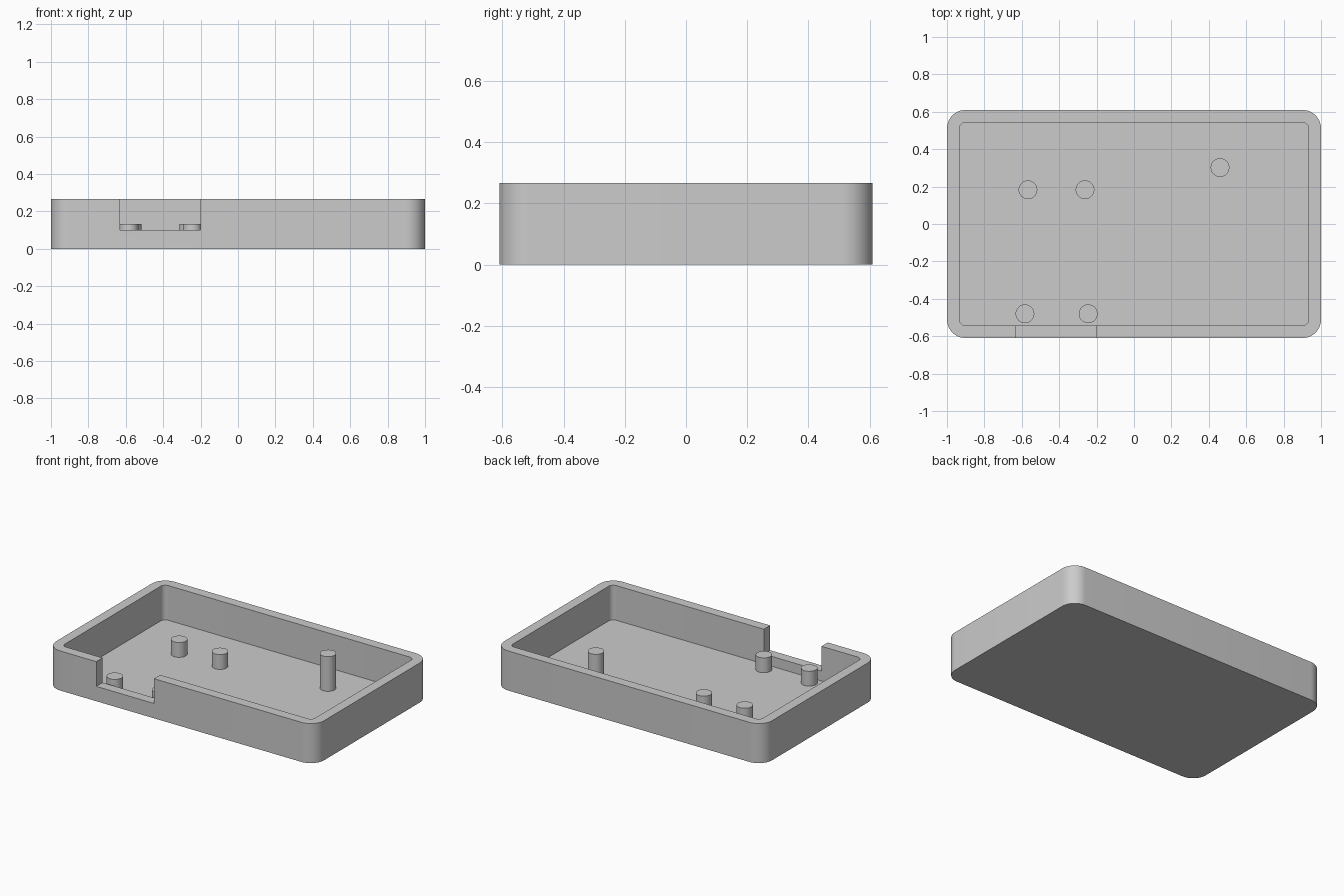
import bpy, bmesh
from math import pi, cos, sin, radians

if "Cube" in bpy.data.objects:
    bpy.data.objects.remove(bpy.data.objects["Cube"])

HALF_X, HALF_Y, HEIGHT = 1.0, 0.61, 0.267
WALL, FLOOR, RADIUS = 0.067, 0.033, 0.1

grey = bpy.data.materials.new("plain_grey")
grey.use_nodes = True
color = (0.6, 0.6, 0.6, 1)
grey.diffuse_color = color
grey.node_tree.nodes["Principled BSDF"].inputs["Base Color"].default_value = color


def smooth(obj):
    bpy.ops.object.select_all(action="DESELECT")
    obj.select_set(True)
    bpy.context.view_layer.objects.active = obj
    bpy.ops.object.shade_smooth_by_angle(angle=radians(30))


def rounded_ring(bm, inset, z, steps=12):
    """Rounded rectangle of vertices, counter-clockwise from +x +y."""
    r = RADIUS - inset
    cx, cy = HALF_X - RADIUS, HALF_Y - RADIUS
    ring = []
    for q, (sx, sy) in enumerate([(1, 1), (-1, 1), (-1, -1), (1, -1)]):
        for i in range(steps + 1):
            a = (q + i / steps) * pi / 2
            ring.append(bm.verts.new((sx * cx + r * cos(a), sy * cy + r * sin(a), z)))
    return ring


# Open tray: outer wall, rim, inner wall, floor
bm = bmesh.new()
rings = [rounded_ring(bm, 0, 0), rounded_ring(bm, 0, HEIGHT),
         rounded_ring(bm, WALL, HEIGHT), rounded_ring(bm, WALL, FLOOR)]
for low, high in zip(rings, rings[1:]):
    for i in range(len(low)):
        j = (i + 1) % len(low)
        bm.faces.new((low[i], low[j], high[j], high[i]))
bm.faces.new(rings[0][::-1])
bm.faces.new(rings[-1])
mesh = bpy.data.meshes.new("tray")
bm.to_mesh(mesh)
bm.free()
tray = bpy.data.objects.new("tray", mesh)
bpy.context.collection.objects.link(tray)
mesh.materials.append(grey)

# Notch in the front wall
x0, x1, z0, z1 = -0.63, -0.2, 0.1, 0.4
bpy.ops.mesh.primitive_cube_add(size=1, location=((x0 + x1) / 2, -HALF_Y, (z0 + z1) / 2))
cutter = bpy.context.object
cutter.name = "notch_cutter"
cutter.scale = (x1 - x0, 0.2, z1 - z0)
cutter.hide_render = True
cut = tray.modifiers.new("notch", "BOOLEAN")
cut.operation = "DIFFERENCE"
cut.solver = "EXACT"
cut.object = cutter
smooth(tray)
bpy.ops.object.modifier_apply(modifier=cut.name)
bpy.data.objects.remove(cutter)

# Support posts standing on the floor
LOW = 0.133
posts = {
    "back_right_post": (-0.567, 0.183, LOW),
    "back_middle_post": (-0.262, 0.183, LOW),
    "front_right_post": (-0.583, -0.48, LOW),
    "front_middle_post": (-0.245, -0.48, LOW),
    "tall_post": (0.46, 0.302, HEIGHT),
}
for name, (x, y, top) in posts.items():
    base = FLOOR - 0.01
    bpy.ops.mesh.primitive_cylinder_add(vertices=48, radius=0.05, depth=top - base,
                                        location=(x, y, (top + base) / 2))
    post = bpy.context.object
    post.name = name
    post.data.materials.append(grey)
    smooth(post)
